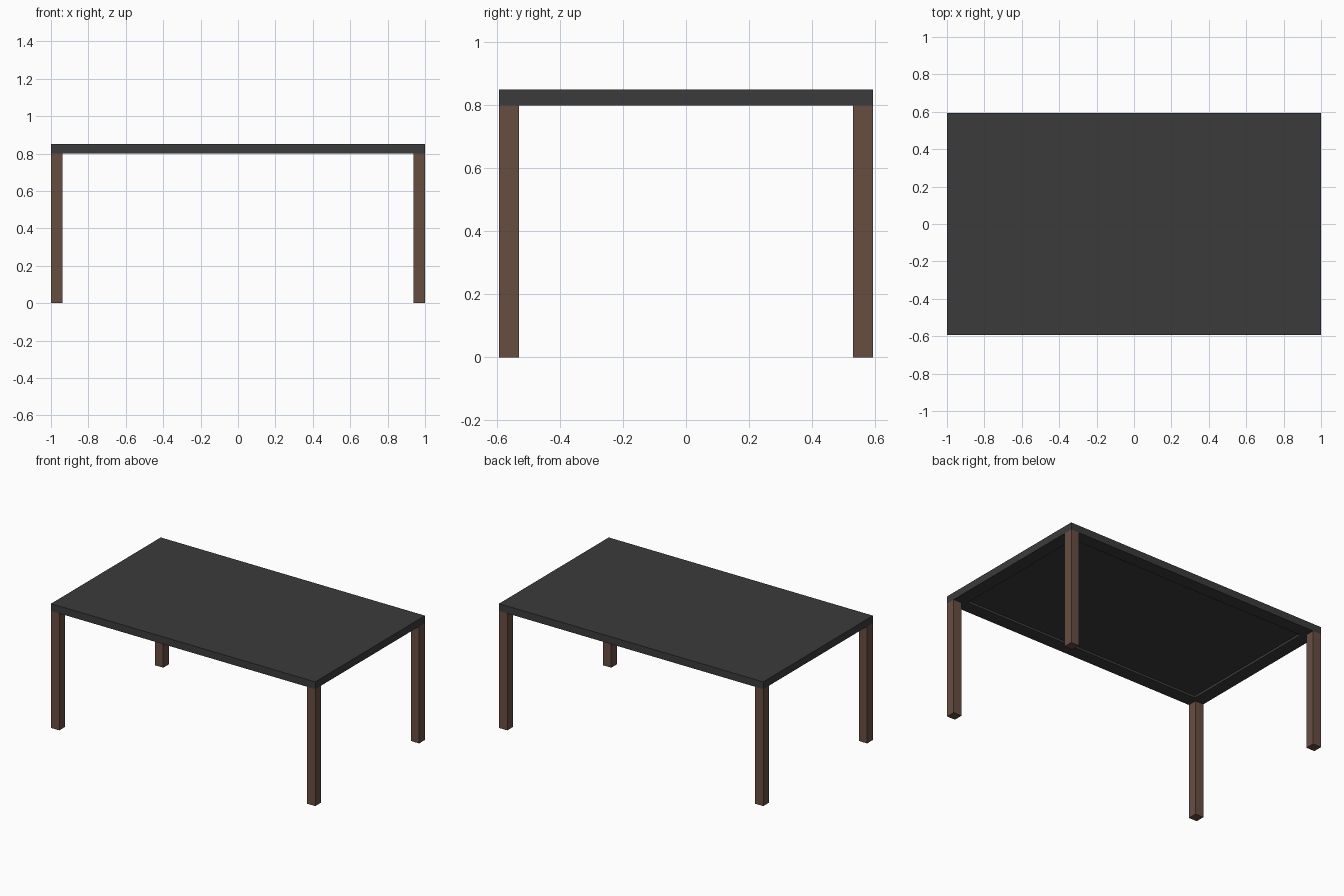
import bpy, bmesh
from mathutils import Vector

if "Cube" in bpy.data.objects:
    bpy.data.objects.remove(bpy.data.objects["Cube"])

W, D, H = 1.0, 0.593, 0.85      # half width, half depth, height
T, LEG = 0.05, 0.063            # top thickness, leg width
RIM, RECESS = 0.09, 0.015       # underside frame


def material(name, rgb):
    m = bpy.data.materials.new(name)
    m.diffuse_color = (*rgb, 1)
    m.use_nodes = True
    m.node_tree.nodes["Principled BSDF"].inputs["Base Color"].default_value = m.diffuse_color
    return m


charcoal = material("charcoal", (0.044, 0.044, 0.044))
brown = material("brown wood", (0.136, 0.076, 0.053))


def box(name, lo, hi, mat, recess=False):
    lo, hi = Vector(lo), Vector(hi)
    bm = bmesh.new()
    bmesh.ops.create_cube(bm, size=1)
    for v in bm.verts:
        v.co = Vector([lo[i] + (v.co[i] + 0.5) * (hi[i] - lo[i]) for i in range(3)])
    bm.normal_update()
    if recess:
        # frame around the underside with a sunken panel
        under = [f for f in bm.faces if f.normal.z < -0.5]
        bmesh.ops.inset_region(bm, faces=under, thickness=RIM, use_even_offset=True)
        panel = bmesh.ops.inset_region(bm, faces=under, thickness=0.0005)
        for v in under[0].verts:
            v.co.z += RECESS
    bm.normal_update()
    me = bpy.data.meshes.new(name)
    bm.to_mesh(me)
    bm.free()
    me.materials.append(mat)
    ob = bpy.data.objects.new(name, me)
    bpy.context.collection.objects.link(ob)
    return ob


# Table top with recessed underside
box("table_top", (-W, -D, H - T), (W, D, H), charcoal, recess=True)

# Four square corner legs
for sx, nx in ((-1, "left"), (1, "right")):
    for sy, ny in ((-1, "front"), (1, "back")):
        xs = sorted((sx * W, sx * (W - LEG)))
        ys = sorted((sy * D, sy * (D - LEG)))
        box(f"{ny}_{nx}_leg", (xs[0], ys[0], 0), (xs[1], ys[1], H - T), brown)
